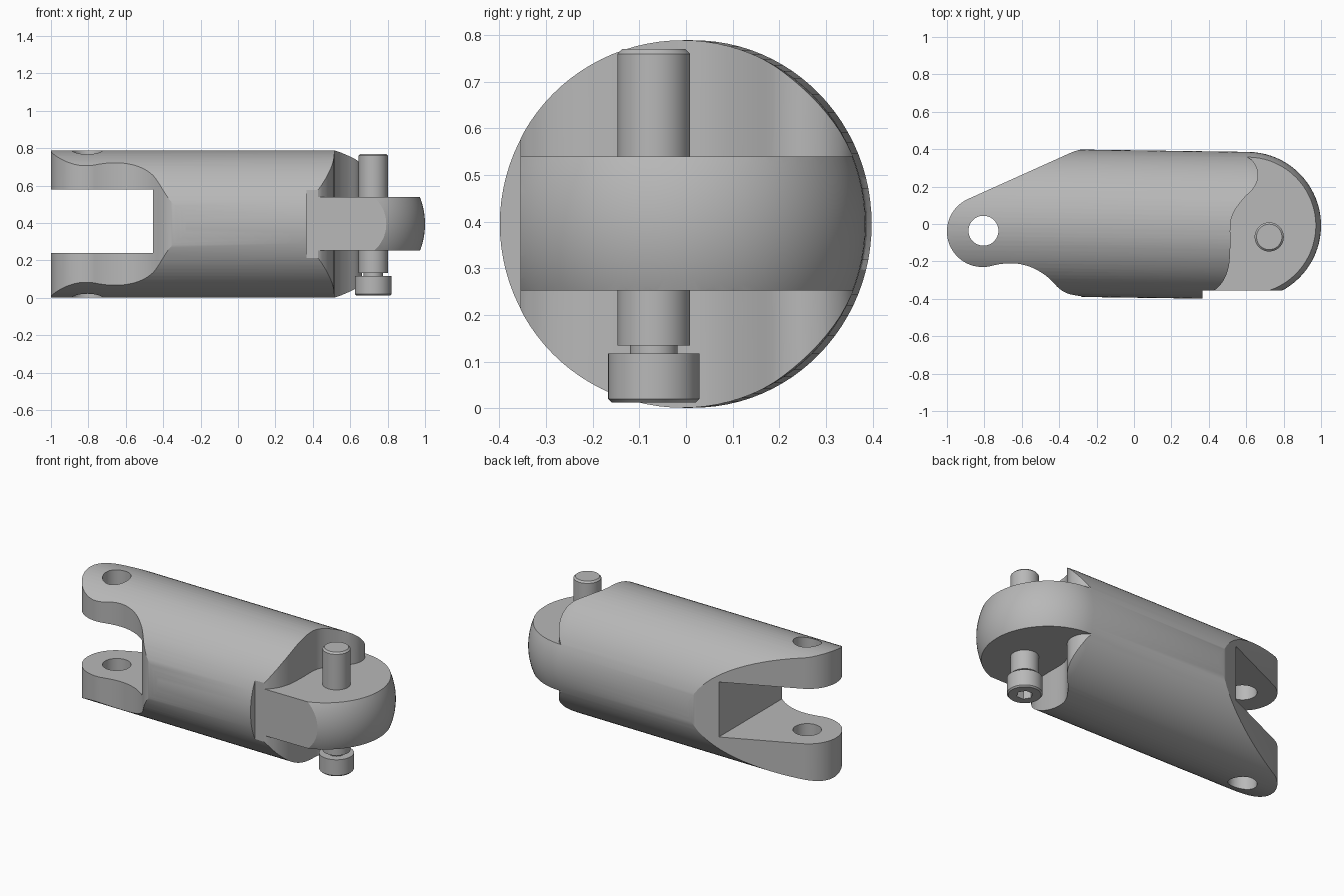
import bpy, bmesh, math
from mathutils import Vector, Matrix

cube = bpy.data.objects.get("Cube")
if cube:
    bpy.data.objects.remove(cube, do_unlink=True)

steel = bpy.data.materials.new("grey_steel")
grey = (0.48, 0.48, 0.48, 1)
steel.use_nodes = True
steel.diffuse_color = grey
steel.node_tree.nodes["Principled BSDF"].inputs["Base Color"].default_value = grey

AXIS_Z, RADIUS = 0.395, 0.394


def make(name, bm):
    bmesh.ops.recalc_face_normals(bm, faces=bm.faces)
    mesh = bpy.data.meshes.new(name)
    bm.to_mesh(mesh)
    bm.free()
    mesh.materials.append(steel)
    ob = bpy.data.objects.new(name, mesh)
    bpy.context.collection.objects.link(ob)
    return ob


def prism(name, outline, z0, z1):
    bm = bmesh.new()
    face = bm.faces.new([bm.verts.new((x, y, z0)) for x, y in outline])
    new = bmesh.ops.extrude_face_region(bm, geom=[face])["geom"]
    bmesh.ops.translate(bm, vec=(0, 0, z1 - z0),
                        verts=[v for v in new if isinstance(v, bmesh.types.BMVert)])
    return make(name, bm)


def lathe(name, profile, matrix, steps=64):
    """Revolve (radius, height) points about z, then place the result."""
    bm = bmesh.new()
    vs = [bm.verts.new((r, 0, h)) for r, h in profile]
    edges = [bm.edges.new(pair) for pair in zip(vs, vs[1:])]
    bmesh.ops.spin(bm, geom=vs + edges, cent=(0, 0, 0), axis=(0, 0, 1),
                   angle=math.tau, steps=steps)
    bmesh.ops.remove_doubles(bm, verts=bm.verts, dist=1e-5)
    bm.transform(matrix)
    return make(name, bm)


def arc(cx, cy, r, a0, a1, n):
    angles = [math.radians(a0 + (a1 - a0) * i / n) for i in range(n + 1)]
    return [(cx + r * math.cos(a), cy + r * math.sin(a)) for a in angles]


def spline(points, n=6):
    """Smooth Catmull-Rom path through the points."""
    p = [Vector(q) for q in points]
    p = [2 * p[0] - p[1]] + p + [2 * p[-1] - p[-2]]
    out = []
    for a, b, c, d in zip(p, p[1:], p[2:], p[3:]):
        for i in range(n):
            t = i / n
            out.append(tuple(0.5 * (2 * b + (c - a) * t + (2 * a - 5 * b + 4 * c - d) * t * t
                                    + (3 * b - a - 3 * c + d) * t ** 3)))
    return out + [tuple(points[-1])]


def boolean(target, cutter, operation="DIFFERENCE"):
    cutter.hide_render = True
    mod = target.modifiers.new("cut", "BOOLEAN")
    mod.operation, mod.solver, mod.object = operation, "EXACT", cutter
    bpy.context.view_layer.objects.active = target
    bpy.ops.object.modifier_apply(modifier=mod.name)
    bpy.data.objects.remove(cutter, do_unlink=True)


# Main body: round bar with a domed end, very slightly turned about z
dome = [(x, h) for x, h in arc(0, 0.606, RADIUS, 0, 90, 20)]
dome[-1] = (0, 0.606 + RADIUS)
bar = [(0, -1.1), (RADIUS, -1.1)] + dome
place = (Matrix.Translation((0, 0, AXIS_Z)) @ Matrix.Rotation(-0.014, 4, "Z")
         @ Matrix.Rotation(math.pi / 2, 4, "Y"))
body = lathe("link_body", bar, place, 96)

# Plan outline: rounded fork lobe, waist, and flat on the front of the knuckle
waist = spline([(-0.78, -0.228), (-0.72, -0.215), (-0.66, -0.21), (-0.6, -0.216),
                (-0.53, -0.24), (-0.46, -0.285), (-0.4, -0.345), (-0.35, -0.373),
                (-0.28, -0.387)])
shoulder = spline([(-0.36, 0.371), (-0.32, 0.388), (-0.27, 0.402)], 4)
outline = (arc(-0.81, -0.04, 0.19, 114, 272, 32) + waist
           + [(-0.28, -0.6), (0.365, -0.6), (0.365, -0.355), (1.2, -0.355),
              (1.2, 0.6), (-0.27, 0.6)] + shoulder[::-1])
boolean(body, prism("plan_cutter", outline, -0.2, 1.0), "INTERSECT")

# Fork slot and pin hole
slot = [(-1.2, -0.7), (-0.455, -0.7), (-0.455, 0.7), (-1.2, 0.7)]
boolean(body, prism("slot_cutter", slot, 0.24, 0.58))
boolean(body, prism("hole_cutter", arc(-0.805, -0.036, 0.08, 0, 352.5, 47), -0.2, 1.0))

# Reliefs above and below the knuckle, leaving a curved ear at the back
ear = spline([(0.42, -0.36), (0.45, -0.338), (0.485, -0.29), (0.508, -0.22),
              (0.515, -0.12), (0.516, 0), (0.535, 0.065), (0.585, 0.135),
              (0.638, 0.19), (0.662, 0.24), (0.66, 0.29), (0.64, 0.33),
              (0.61, 0.355), (0.57, 0.368)])
relief = [(0.42, -0.6)] + ear + [(0.57, 0.6), (1.2, 0.6), (1.2, -0.6)]
for z0, z1 in ((0.54, 1.0), (-0.2, 0.252)):
    boolean(body, prism("relief_cutter", relief, z0, z1))

# Shoulder pin with a grooved neck, chamfered tip and hex socket head
px, py = 0.723, -0.069
pin = lathe("shoulder_pin",
            [(0, 0.012), (0.09, 0.012), (0.098, 0.02), (0.098, 0.117), (0.051, 0.117),
             (0.051, 0.134), (0.078, 0.134), (0.078, 0.76), (0.068, 0.77), (0, 0.77)],
            Matrix.Translation((px, py, 0)), 48)
boolean(pin, prism("hex_cutter", arc(px, py, 0.046, 0, 300, 5), -0.05, 0.07))

# Smooth rounds, crisp machined edges
for ob in (body, pin):
    bpy.ops.object.select_all(action="DESELECT")
    ob.select_set(True)
    bpy.context.view_layer.objects.active = ob
    bpy.ops.object.shade_smooth_by_angle(angle=math.radians(25))
